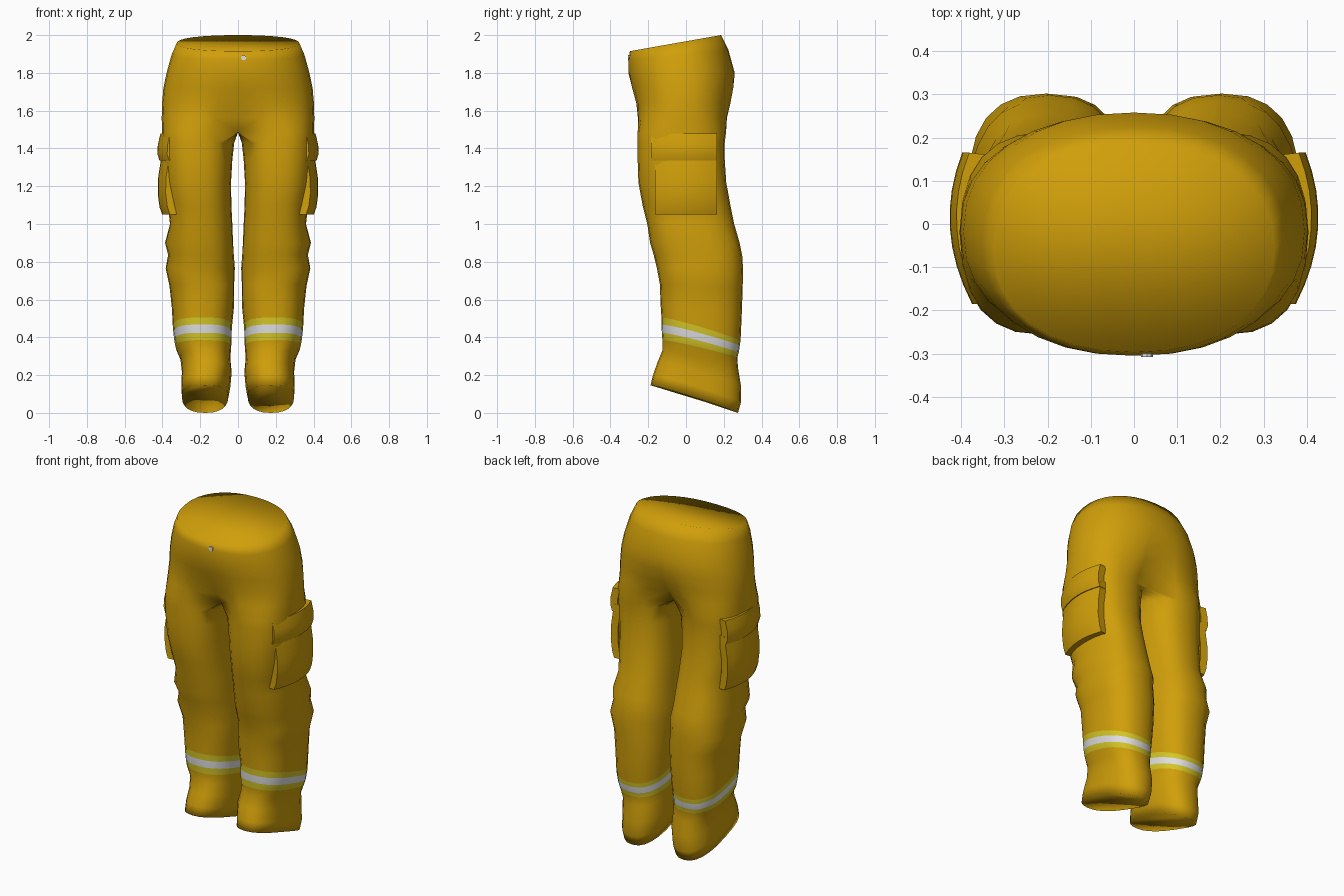
import bpy, bmesh, math

if "Cube" in bpy.data.objects:
    bpy.data.objects.remove(bpy.data.objects["Cube"])


def material(name, rgb):
    m = bpy.data.materials.new(name)
    m.diffuse_color = (*rgb, 1)
    m.use_nodes = True
    m.node_tree.nodes["Principled BSDF"].inputs["Base Color"].default_value = m.diffuse_color
    return m


GOLD = material("gold fabric", (0.63, 0.345, 0.003))
YELLOW = material("yellow trim", (0.66, 0.56, 0.02))
SILVER = material("silver tape", (0.74, 0.74, 0.76))


def make_object(name, bm, mats, mirror=True):
    bmesh.ops.recalc_face_normals(bm, faces=bm.faces[:])
    me = bpy.data.meshes.new(name)
    bm.to_mesh(me)
    bm.free()
    for m in mats:
        me.materials.append(m)
    ob = bpy.data.objects.new(name, me)
    bpy.context.collection.objects.link(ob)
    for p in me.polygons:
        p.use_smooth = True
    if mirror:
        mod = ob.modifiers.new("mirror", 'MIRROR')
        mod.use_mirror_merge = True
        mod.merge_threshold = 0.001
    return ob


def power(v, e):
    return math.copysign(abs(v) ** e, v)


OUT, INN = 17, 7  # points on the outer side and on the inner thigh


def leg_ring(zf, zb, xi, xo, yf, yb):
    """Rounded leg section, tilted from front height zf to back height zb."""
    pts = []
    for i in range(OUT + INN):
        a = math.radians(-120 + 15 * i)
        c, s = power(math.cos(a), 0.82), power(math.sin(a), 0.82)
        z = zf + (zb - zf) * ((s + 1) / 2) ** 1.25
        # soft cloth creases around the knee and ankle
        k = 0.018 if (0.6 < z < 0.95 or 0.12 < z < 0.3) else 0
        r = 1 + k * math.sin(3 * a + 31 * z)
        pts.append(((xi + xo) / 2 + c * (xo - xi) / 2 * r,
                    (yf + yb) / 2 + s * (yb - yf) / 2, z))
    return pts


def hip_ring(zf, zb, xo, yf, yb, lobe):
    """Half hip section ending on the centre plane; lobe blends in the thigh shape."""
    thigh = leg_ring(zf, zb, 0, xo, yf, yb)
    pts = []
    for i in range(OUT):
        end = i in (0, OUT - 1)
        a = math.radians(-90 + 180 * i / (OUT - 1))
        s = power(math.sin(a), 0.9)
        x = 0 if end else xo * power(math.cos(a), 0.9)
        y = (yf + yb) / 2 + s * (yb - yf) / 2
        tx = 0 if end else thigh[i][0]
        ty = (yf + yb) / 2 + s * (yb - yf) / 2 * 0.6 if end else thigh[i][1]
        pts.append((x + (tx - x) * lobe, y + (ty - y) * lobe,
                    zf + (zb - zf) * (s + 1) / 2))
    a, b = pts[-1], pts[0]
    for j in range(1, INN + 1):
        t = j / (INN + 1)
        pts.append((0, a[1] + (b[1] - a[1]) * t, a[2] + (b[2] - a[2]) * t))
    return pts


# z front, z back, x inner, x outer, y front, y back
LEG = [
    (.145, .0, .052, .297, -.188, .275),
    (.20, .06, .042, .302, -.175, .292),
    (.27, .15, .033, .296, -.15, .29),
    (.33, .24, .04, .305, -.125, .275),
    (.385, .295, .036, .33, -.125, .272),
    (.424, .322, .035, .337, -.128, .28),
    (.468, .358, .034, .342, -.13, .285),
    (.505, .385, .032, .345, -.13, .289),
    (.58, .52, .022, .35, -.135, .295),
    (.68, .66, .018, .36, -.138, .30),
    (.77, .76, .02, .386, -.155, .302),
    (.84, .83, .02, .368, -.172, .298),
    (.90, .90, .025, .385, -.19, .284),
    (1.0, 1.0, .03, .36, -.205, .255),
    (1.1, 1.1, .035, .372, -.23, .235),
    (1.22, 1.22, .037, .388, -.252, .213),
    (1.34, 1.34, .03, .398, -.256, .205),
    (1.43, 1.43, .02, .402, -.256, .205),
]
# z front, z back, x outer, y front, y back, lobe
HIPS = [
    (1.485, 1.485, .402, -.256, .212, 1),
    (1.56, 1.56, .404, -.26, .222, .5),
    (1.64, 1.64, .402, -.268, .24, .2),
    (1.72, 1.72, .395, -.29, .255, .05),
    (1.80, 1.80, .378, -.305, .258, 0),
    (1.87, 1.92, .352, -.305, .225, 0),
    (1.915, 2.0, .325, -.297, .185, 0),
]

# Trousers: one half lofted from hem to waist, then mirrored
bm = bmesh.new()
rings = [[bm.verts.new(p) for p in leg_ring(*r)] for r in LEG]
rings += [[bm.verts.new(p) for p in hip_ring(*r)] for r in HIPS]
BAND = {4: 1, 5: 2, 6: 1}  # reflective band rows above the ankle
n = OUT + INN
for k in range(len(rings) - 1):
    lo, hi = rings[k], rings[k + 1]
    for i in range(n):
        quad = (lo[i], lo[(i + 1) % n], hi[(i + 1) % n], hi[i])
        if all(abs(v.co.x) < 1e-6 for v in quad):
            continue  # nothing on the centre plane
        bm.faces.new(quad).material_index = BAND.get(k, 0)

# Closed hem and waist
bm.faces.new(rings[0])
top = rings[-1]
for i in range(OUT // 2):
    strip = [top[i], top[i + 1], top[OUT - 2 - i], top[OUT - 1 - i]]
    bm.faces.new(list(dict.fromkeys(strip)))
bmesh.ops.delete(bm, geom=[v for v in bm.verts if not v.link_faces], context='VERTS')
make_object("trousers", bm, [GOLD, YELLOW, SILVER])


# Cargo pocket pieces: curved pads standing off the outer thigh
def pocket_pad(name, rows, y0, y1, cols=8):
    bm = bmesh.new()
    front, back = [], []
    for z, x in rows:
        f, b = [], []
        for i in range(cols + 1):
            y = y0 + (y1 - y0) * i / cols
            px = x - 1.3 * (y - 0.015) ** 2
            f.append(bm.verts.new((px, y, z)))
            b.append(bm.verts.new((px - 0.045, y * 0.97, z)))
        front.append(f)
        back.append(b)
    for r in range(len(rows) - 1):
        for i in range(cols):
            for g in (front, back):
                bm.faces.new((g[r][i], g[r][i + 1], g[r + 1][i + 1], g[r + 1][i]))
        for i in (0, cols):
            bm.faces.new((front[r][i], front[r + 1][i], back[r + 1][i], back[r][i]))
    for r in (0, -1):
        for i in range(cols):
            bm.faces.new((front[r][i], front[r][i + 1], back[r][i + 1], back[r][i]))
    ob = make_object(name, bm, [GOLD])
    bpy.ops.object.select_all(action='DESELECT')
    ob.select_set(True)
    bpy.context.view_layer.objects.active = ob
    bpy.ops.object.shade_smooth_by_angle(angle=math.radians(45))


pocket_pad("cargo_pockets", [(1.05, .402), (1.09, .416), (1.16, .425), (1.24, .424),
                             (1.32, .412), (1.38, .405)], -.165, .163)
pocket_pad("pocket_flaps", [(1.335, .416), (1.37, .427), (1.42, .425), (1.478, .411)],
           -.185, .165)

# Waist button
bm = bmesh.new()
bmesh.ops.create_cone(bm, cap_ends=True, segments=8, radius1=.014, radius2=.014, depth=.008)
for f in bm.faces:
    f.material_index = 0
button = make_object("waist_button", bm, [SILVER], mirror=False)
for p in button.data.polygons:
    p.use_smooth = False
button.rotation_euler = (math.radians(90), 0, 0)
button.location = (.03, -.304, 1.88)
